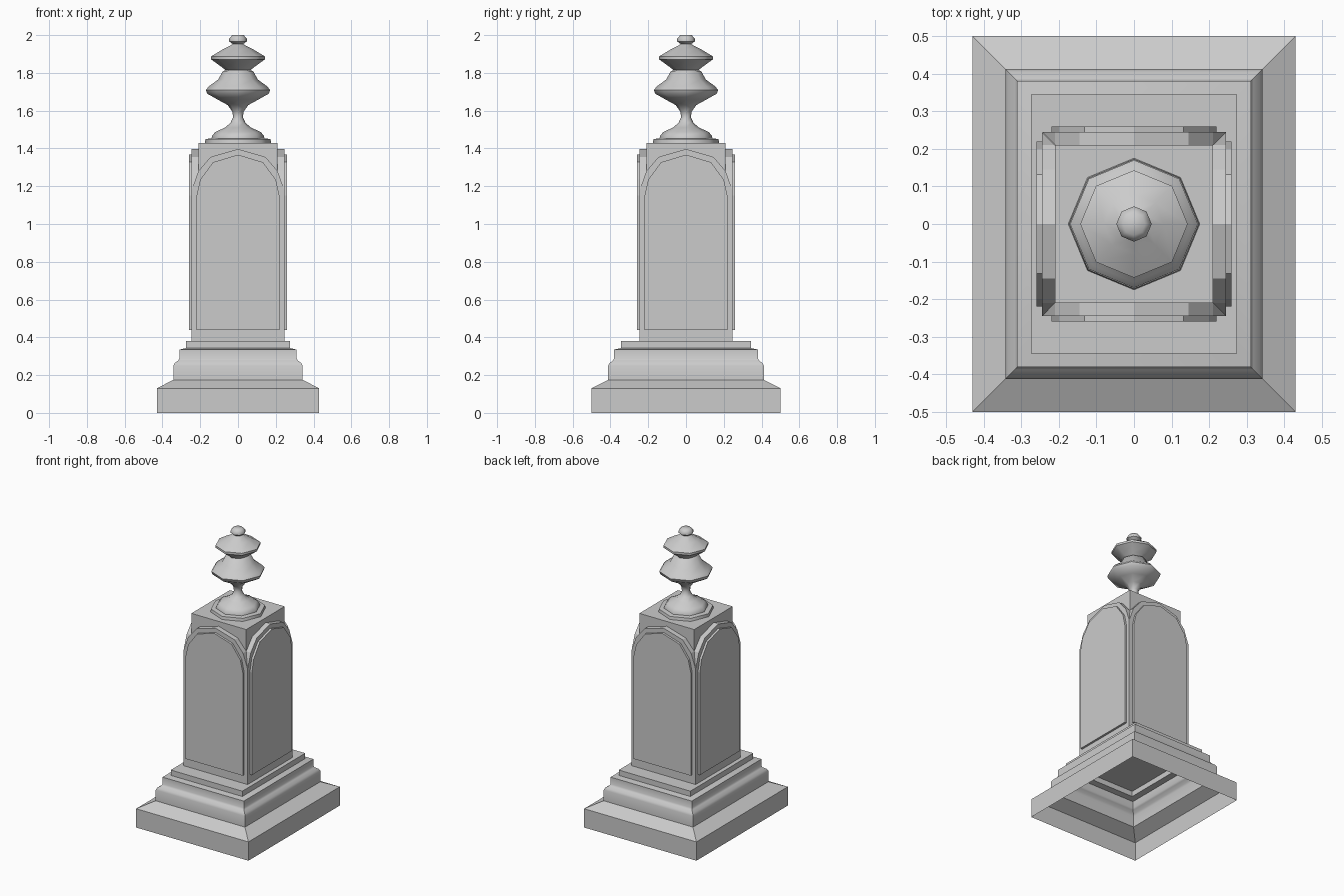
import bpy, math
from mathutils import Matrix

if "Cube" in bpy.data.objects:
    bpy.data.objects.remove(bpy.data.objects["Cube"])


def make(name, verts, faces, smooth=None):
    me = bpy.data.meshes.new(name)
    me.from_pydata(verts, [], faces)
    ob = bpy.data.objects.new(name, me)
    bpy.context.collection.objects.link(ob)
    if smooth:
        bpy.ops.object.select_all(action='DESELECT')
        ob.select_set(True)
        bpy.context.view_layer.objects.active = ob
        bpy.ops.object.shade_smooth_by_angle(angle=math.radians(smooth))
    return ob


def loft(name, rings, smooth=None):
    """Skin equal-sized rings from bottom to top, open below and capped above."""
    n = len(rings[0])
    verts = [v for r in rings for v in r]
    faces = [(k*n + i, k*n + (i+1) % n, (k+1)*n + (i+1) % n, (k+1)*n + i)
             for k in range(len(rings) - 1) for i in range(n)]
    faces.append(range(len(verts) - n, len(verts)))
    return make(name, verts, faces, smooth)


def rect(hx, hy, z):
    return [(-hx, -hy, z), (hx, -hy, z), (hx, hy, z), (-hx, hy, z)]


def octagon(r, z):
    return [(r*math.cos(i*math.pi/4), r*math.sin(i*math.pi/4), z) for i in range(8)]


def arch_slab(name, half_arch, y_front, y_back, x_limit):
    """Arched face plus its rim; the rim is mitred where it passes x_limit."""
    outline = half_arch + [(-x, z) for x, z in reversed(half_arch) if x > 0]
    n = len(outline)
    for side in range(4):
        front = [(x, -y_front, z) for x, z in outline]
        back = []
        for x, z in outline:
            if abs(x) > x_limit:
                back.append((x, -y_front, z))
            else:
                back.append((x, -y_back, z))
        faces = [range(n)] + [(i, n + i, n + (i+1) % n, (i+1) % n) for i in range(n)
                              if front[i] != back[i] or front[(i+1) % n] != back[(i+1) % n]]
        # Collapse the duplicate corner of mitred rim pieces
        ob = make(f"{name}_{side + 1}", front + back,
                  [[v - n if v >= n and front[v - n] == back[v - n] else v for v in f]
                   if front[f[0]] != back[f[0]] and front[f[-1]] != back[f[-1]] or len(f) == n
                   else tri(f, front, back, n) for f in faces])
        ob.data.transform(Matrix.Rotation(side*math.pi/2, 4, 'Z'))


def tri(face, front, back, n):
    out = []
    for v in face:
        v = v - n if v >= n and front[v - n] == back[v - n] else v
        if v not in out:
            out.append(v)
    return out


# Stepped rectangular plinth, hollow underneath
plinth = [(.50, 0), (.50, .13), (.412, .175), (.412, .25), (.405, .264),
          (.387, .277), (.381, .288), (.381, .335), (.344, .343), (.344, .38)]
loft("plinth", [rect(h - .07, h, z) for h, z in plinth], 35)

# Four arched faces of the shaft, mitred at the corners
arch_slab("shaft_face", [(.245, .38), (.245, 1.18), (.21, 1.28), (.145, 1.355), (0, 1.397)],
          .245, .21, .211)

# Raised arched panel on each face
arch_slab("panel", [(.219, .44), (.219, 1.15), (.20, 1.235), (.132, 1.327), (0, 1.367)],
          .26, .245, 1)

# Square block behind the arches
loft("top_block", [rect(.21, .21, 1.28), rect(.21, .21, 1.43)])

# Eight-sided turned finial
finial = [(.175, 1.43), (.172, 1.45), (.14, 1.453), (.137, 1.468), (.12, 1.487),
          (.07, 1.51), (.04, 1.535), (.026, 1.565), (.03, 1.595), (.055, 1.63),
          (.11, 1.66), (.163, 1.69), (.17, 1.71), (.155, 1.728), (.105, 1.765),
          (.08, 1.81), (.065, 1.814), (.085, 1.83), (.143, 1.872), (.143, 1.887),
          (.08, 1.925), (.035, 1.948), (.028, 1.953), (.047, 1.967),
          (.047, 1.982), (.03, 2.0)]
loft("finial", [octagon(r, z) for r, z in finial], 50)
